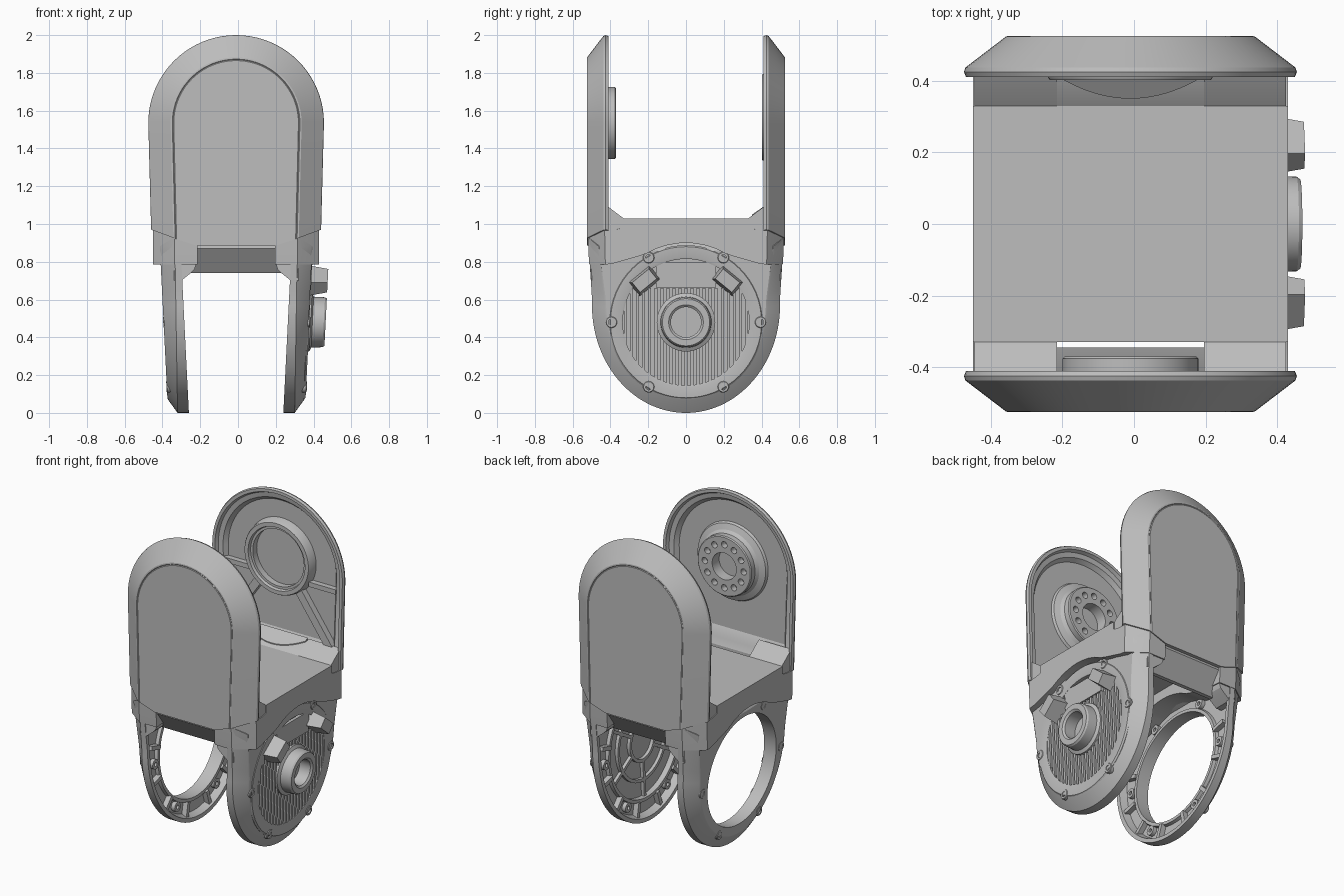
import bpy, bmesh
from math import sin, cos, pi, radians, sqrt, hypot

if "Cube" in bpy.data.objects:
    bpy.data.objects.remove(bpy.data.objects["Cube"])

grey = bpy.data.materials.new("plain_grey")
grey.use_nodes = True
COLOR = (0.51, 0.51, 0.51, 1)
grey.diffuse_color = COLOR
grey.node_tree.nodes["Principled BSDF"].inputs["Base Color"].default_value = COLOR

SHIFT = -0.01   # the symmetric body sits slightly off centre
DRAFT = 0.05    # outward lean of the lower arms
PIVOT = 0.48    # height of the lower joint
CROWN = 1.535   # height of the upper joint
parts = []


def place(axis, u, v, h):
    return (h, u, v) if axis == "x" else (u, h, v)


def loft(name, rings, loop=False, side=0):
    """Skin rings of points; loop joins last to first, otherwise ends are capped."""
    bm = bmesh.new()
    vs = [[bm.verts.new((x + SHIFT + side * DRAFT * z, y, z)) for x, y, z in r] for r in rings]
    pairs = list(zip(vs, vs[1:])) + ([(vs[-1], vs[0])] if loop else [])
    for a, b in pairs:
        for i in range(len(a)):
            j = (i + 1) % len(a)
            bm.faces.new((a[i], a[j], b[j], b[i]))
    if not loop:
        bm.faces.new(vs[0])
        bm.faces.new(vs[-1])
    bmesh.ops.recalc_face_normals(bm, faces=bm.faces)
    mesh = bpy.data.meshes.new(name)
    bm.to_mesh(mesh)
    bm.free()
    mesh.materials.append(grey)
    ob = bpy.data.objects.new(name, mesh)
    bpy.context.collection.objects.link(ob)
    parts.append(ob)
    return ob


def lathe(name, axis, centre, profile, loop=False, n=48, side=0):
    rings = [[place(axis, centre[0] + r * cos(2 * pi * i / n), centre[1] + r * sin(2 * pi * i / n), h)
              for i in range(n)] for r, h in profile]
    return loft(name, rings, loop, side)


def bar(name, axis, p, q, width, h0, h1, taper=0.0, side=0):
    """Straight rib from p to q, raised from h0 to h1."""
    length = hypot(q[0] - p[0], q[1] - p[1])
    du, dv = (q[0] - p[0]) / length, (q[1] - p[1]) / length
    rings = []
    for h, t in ((h0, 0), (h1, taper)):
        w = width / 2 - t
        a = (p[0] + du * t, p[1] + dv * t)
        b = (q[0] - du * t, q[1] - dv * t)
        rings.append([place(axis, c[0] - dv * k, c[1] + du * k, h)
                      for c, k in ((a, w), (b, w), (b, -w), (a, -w))])
    return loft(name, rings, side=side)


def drill(target, cutter):
    cutter.hide_render = True
    mod = target.modifiers.new("hole", "BOOLEAN")
    mod.operation, mod.solver, mod.object = "DIFFERENCE", "EXACT", cutter
    bpy.context.view_layer.objects.active = target
    bpy.ops.object.modifier_apply(modifier=mod.name)
    parts.remove(cutter)
    bpy.data.objects.remove(cutter)


# Upper plates: arched, chamfered shells with a hollow inner side
def arch(inset, y, bottom=None):
    w = 0.465 - inset
    pts = [(w * cos(pi * i / 40), CROWN + w * sin(pi * i / 40)) for i in range(41)]
    for x in (-(w - 0.015), -0.21, 0.21, w - 0.015):
        pts.append((x, bottom or 0.885 + max(0, abs(x) - 0.22) * 0.37))
    return [(x, y, z) for x, z in pts]


for s, label in ((-1, "front"), (1, "back")):
    loft(label + "_plate", [
        arch(0.135, s * 0.525), arch(0.131, s * 0.522), arch(0.127, s * 0.525),
        arch(0.118, s * 0.524), arch(0.004, s * 0.437), arch(0, s * 0.425),
        arch(0.006, s * 0.41), arch(0.025, s * 0.41, 1.0), arch(0.035, s * 0.43, 1.04),
        arch(0.065, s * 0.435, 1.06), arch(0.085, s * 0.46, 1.1)])
    # Wedges that tie each plate to the bridge
    wedge = [(0.43, 1.1), (0.41, 1.09), (0.33, 1.03), (0.33, 0.98), (0.41, 0.95), (0.43, 0.95)]
    for t in (-1, 1):
        loft(label + "_wedge", [[(t * x, s * y, z) for y, z in wedge] for x in (0.205, 0.435)])

# Joint boss on the front plate
boss = lathe("front_joint_boss", "y", (0, CROWN),
             [(0.25, -0.465), (0.24, -0.445), (0.205, -0.43), (0.19, -0.41),
              (0.19, -0.376), (0.184, -0.37)], n=64)
drill(boss, lathe("cutter", "y", (0, CROWN), [(0.085, -0.44), (0.085, -0.3)]))
for i in range(12):
    a = 2 * pi * i / 12
    spot = (0.137 * cos(a), CROWN + 0.137 * sin(a))
    drill(boss, lathe("cutter", "y", spot, [(0.02, -0.41), (0.02, -0.3)], n=16))

# Joint ring and ribs on the back plate
lathe("back_joint_ring", "y", (0, CROWN + 0.03),
      [(0.24, 0.465), (0.23, 0.41), (0.225, 0.402), (0.2, 0.402), (0.195, 0.42),
       (0.18, 0.42), (0.18, 0.465)], loop=True, n=64)
for s in (-1, 1):
    bar("back_side_rib", "y", (s * 0.21, 1.45), (s * 0.4, 1.45), 0.03, 0.465, 0.425)
    bar("back_diagonal_rib", "y", (s * 0.14, 1.39), (s * 0.36, 1.08), 0.05, 0.465, 0.42)

# Bridge: a slab hollow below, with a sloped beam under each plate
deck = [(0.33, 1.03), (0.33, 0.96), (-0.33, 0.96), (-0.33, 1.03)]
loft("bridge_deck", [[(x, y, z) for y, z in deck] for x in (-0.26, 0.26)])
for s, start, label in ((-1, 0.345, "front"), (1, 0.32, "back")):
    beam = [(start, 0.98), (0.43, 0.95), (0.5, 0.9), (0.505, 0.87), (0.41, 0.74), (0.385, 0.74), (0.365, 0.86),
            (start, 0.92)]
    loft(label + "_beam", [[(x, s * y, z) for y, z in beam] for x in (-0.27, 0.27)])
lip = [(0.43, 1.09), (0.41, 1.085), (0.33, 1.03), (0.32, 0.97), (0.43, 0.95)]
loft("back_sloped_lip", [[(x, y, z) for y, z in lip] for x in (-0.21, 0.21)])
bulge = [(x / 50, 0.41 - 0.06 * (1 - (x / 10) ** 2)) for x in range(-10, 11)]
bulge = bulge + [(0.2, 0.43), (-0.2, 0.43)]
loft("back_bulge", [[(x, y, z + 0.69 * (y - 0.35)) for x, y in bulge] for z in (1.02, 1.05)])

# Collars: the thick shoulders above each arm, arched over the joint
half = [(0.33, 1.03), (0.33, 0.98), (0.41, 0.97), (0.52, 0.97), (0.516, 0.84), (0.512, 0.785), (0.44, 0.79),
        (0.25, 0.83)]
half += [(0.42 * cos(radians(a)), PIVOT + 0.42 * sin(radians(a))) for a in (60, 68, 76, 84)]
outline = half + [(0, PIVOT + 0.42)] + [(-y, z) for y, z in reversed(half)]


def squeeze(y, k):
    extra = max(0, abs(y) - 0.33)
    return (abs(y) - extra + extra * k) * (1 if y > 0 else -1)


for s, label in ((-1, "right"), (1, "left")):
    loft(label + "_collar", [[(s * x, squeeze(y, k), z) for y, z in outline]
                             for x, k in ((0.205, 1), (0.325, 1), (0.432, 0.57), (0.44, 0.53))])
    for t in (-1, 1):
        fillet = [(0.21, 0.88), (0.21, 0.79), (0.22, 0.76), (0.24, 0.74), (0.29, 0.7), (0.33, 0.7), (0.33, 0.88)]
        loft(label + "_fillet", [[(s * x, t * y, z) for x, z in fillet] for y in (0.38, 0.503)])


# Lower arms: U-shaped frames round a large circular opening
def span(p, q, n):
    return [(p[0] + (q[0] - p[0]) * i / n, p[1] + (q[1] - p[1]) * i / n) for i in range(n)]


u_shape = []
for i in range(61):
    a = radians(3 - 186 * i / 60)
    u_shape.append((0.498 * cos(a), 0.57 + 0.57 * sin(a)))
u_shape += span(u_shape[-1], (-0.519, 0.93), 6)[1:]
u_shape += span((-0.519, 0.93), (0.519, 0.93), 24) + span((0.519, 0.93), u_shape[0], 6)


def frame(x, inset=0.0, radius=None, lean=0.0):
    ring = []
    for y, z in u_shape:
        d = hypot(y, z - PIVOT)
        k = (radius or d - inset) / d
        ring.append((x * (1 - lean * z), y * k, PIVOT + (z - PIVOT) * k))
    return ring


for s, label in ((-1, "right"), (1, "left")):
    loft(label + "_arm", [
        frame(s * 0.25), frame(s * 0.31, lean=0.11), frame(s * 0.355, 0.067), frame(s * 0.36, 0.077),
        frame(s * 0.36, radius=0.345), frame(s * 0.275, radius=0.345),
        frame(s * 0.275, radius=0.365), frame(s * 0.295, radius=0.37),
        frame(s * 0.295, 0.04), frame(s * 0.25, 0.025)], loop=True, side=s)
    for i in range(12):
        # Ribs between the pockets on the inner rim
        a = 2 * pi * (i + 0.5) / 12
        if sin(a) < 0.7:
            bar(label + "_rim_rib", "x", (0.36 * cos(a), PIVOT + 0.36 * sin(a)),
                (0.45 * cos(a), PIVOT + 0.45 * sin(a)), 0.025, s * 0.3, s * 0.262, side=s)
    top = s * (0.368 if s > 0 else 0.362)
    for i in range(6):
        # Socket bolts, nearly flush with both faces
        a = pi * i / 3
        spot = (0.395 * cos(a), PIVOT + 0.395 * sin(a))
        lathe(label + "_bolt", "x", spot,
              [(0.03, s * 0.27), (0.03, top - s * 0.004), (0.027, top), (0.016, top),
               (0.016, s * 0.355), (0.012, s * 0.28), (0.012, s * 0.27)], loop=True, n=20, side=s)

# Finned cover on the left arm
lathe("cover_disc", "x", (0, PIVOT), [(0.347, 0.31), (0.347, 0.34)], n=64, side=1)
lathe("cover_rim", "x", (0, PIVOT), [(0.335, 0.33), (0.335, 0.361), (0.345, 0.364), (0.4, 0.364), (0.408, 0.355),
      (0.408, 0.33)], loop=True, n=64, side=1)
for i in range(-10, 11):
    y = i * 0.032
    reach = sqrt(0.34 ** 2 - y * y)
    bar("cover_fin", "x", (y, PIVOT - reach), (y, min(0.66, PIVOT + reach)), 0.016, 0.335, 0.36, side=1)
bar("cover_top_panel", "x", (-0.16, 0.73), (0.16, 0.73), 0.13, 0.33, 0.36, side=1)
lathe("cover_hub", "x", (0, PIVOT),
      [(0.155, 0.33), (0.155, 0.37), (0.135, 0.38), (0.132, 0.44), (0.125, 0.45), (0.092, 0.45),
       (0.08, 0.44), (0.08, 0.364)], side=1)
for s in (-1, 1):
    bar("cover_block", "x", (s * 0.275, 0.655), (s * 0.165, 0.745), 0.095, 0.34, 0.45, 0.014, side=1)
# Stiffening ribs inside the cover
for r in (0.13, 0.25):
    lathe("cover_inner_ring", "x", (0, PIVOT), [(r, 0.315), (r, 0.29), (r - 0.02, 0.29), (r - 0.02, 0.315)],
          loop=True, side=1)
for i in range(6):
    a = pi * (i + 0.5) / 3
    bar("cover_inner_spoke", "x", (0.12 * cos(a), PIVOT + 0.12 * sin(a)),
        (0.345 * cos(a), PIVOT + 0.345 * sin(a)), 0.02, 0.315, 0.29, side=1)

# Smooth the curved faces, keep edges crisp
bpy.ops.object.select_all(action="DESELECT")
for ob in parts:
    ob.select_set(True)
bpy.context.view_layer.objects.active = parts[0]
bpy.ops.object.shade_smooth_by_angle(angle=radians(25))
